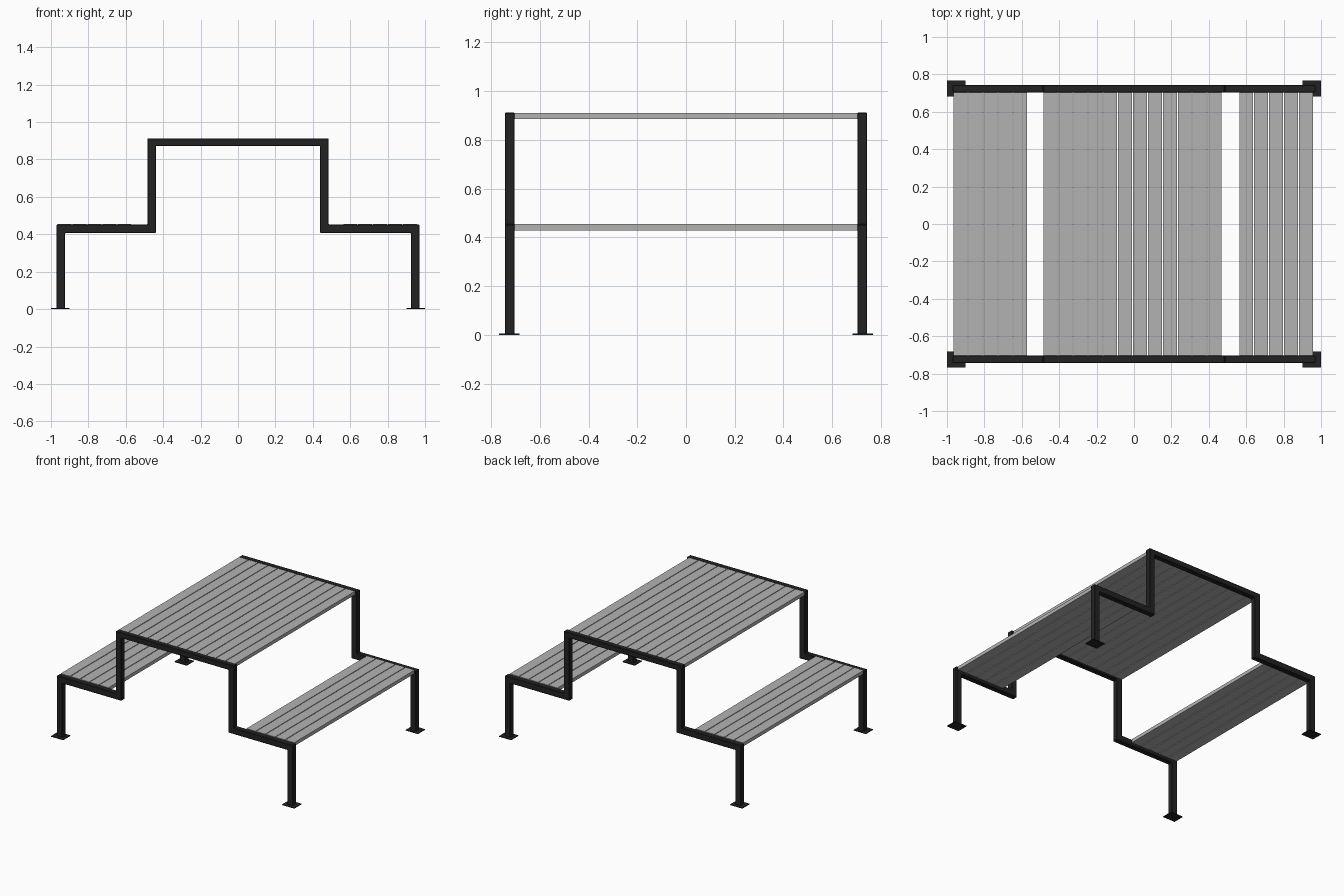
import bpy, bmesh

if "Cube" in bpy.data.objects:
    bpy.data.objects.remove(bpy.data.objects["Cube"])

def material(name, rgb):
    m = bpy.data.materials.new(name)
    m.diffuse_color = (*rgb, 1)
    m.use_nodes = True
    m.node_tree.nodes["Principled BSDF"].inputs["Base Color"].default_value = m.diffuse_color
    return m

BLACK = material("black steel", (0.016, 0.016, 0.016))
GREY = material("grey slats", (0.45, 0.45, 0.45))

def finish(bm, name, mat):
    bmesh.ops.recalc_face_normals(bm, faces=bm.faces)
    me = bpy.data.meshes.new(name)
    bm.to_mesh(me)
    bm.free()
    me.materials.append(mat)
    ob = bpy.data.objects.new(name, me)
    bpy.context.collection.objects.link(ob)
    return ob

def box(name, x, y, z, mat):
    bm = bmesh.new()
    bmesh.ops.create_cube(bm, size=1)
    for v in bm.verts:
        v.co = [lo + (c + 0.5) * (hi - lo) for c, (lo, hi) in zip(v.co, (x, y, z))]
    return finish(bm, name, mat)

# Stepped tube frame: outer outline of the right half, then the inner one
T = 0.046
outer = [(0.97, 0), (0.97, 0.452), (0.485, 0.452), (0.485, 0.912)]
inner = [(0.97 - T, 0), (0.97 - T, 0.452 - T), (0.485 - T, 0.452 - T), (0.485 - T, 0.912 - 0.04)]
path_out = outer + [(-x, z) for x, z in reversed(outer)]
path_in = inner + [(-x, z) for x, z in reversed(inner)]

def frame(name, y0, y1):
    bm = bmesh.new()
    rings = [[bm.verts.new(p) for p in ((xo, y0, zo), (xo, y1, zo), (xi, y1, zi), (xi, y0, zi))]
             for (xo, zo), (xi, zi) in zip(path_out, path_in)]
    for a, b in zip(rings, rings[1:]):
        for i in range(4):
            j = (i + 1) % 4
            bm.faces.new((a[i], a[j], b[j], b[i]))
    bm.faces.new(rings[0])
    bm.faces.new(rings[-1])
    ob = finish(bm, name, BLACK)
    bev = ob.modifiers.new("soft tube edges", 'BEVEL')
    bev.width = 0.003
    bev.segments = 1
    return ob

frame("front_frame", -0.743, -0.703)
frame("back_frame", 0.703, 0.743)

# Foot plates
for sx in (-1, 1):
    for sy in (-1, 1):
        box("foot_plate", sorted((sx * 0.9, sx * 1.0)), sorted((sy * 0.683, sy * 0.767)),
            (0, 0.005), BLACK)

# Slats of the table top and both benches
PITCH, WIDTH = 0.0797, 0.0742

def slats(name, x0, count, z0, z1):
    for i in range(count):
        x = x0 + i * PITCH
        box(f"{name}_{i + 1}", (x, x + WIDTH), (-0.704, 0.704), (z0, z1), GREY)

slats("table_slat", -0.483, 12, 0.885, 0.911)
slats("left_seat_slat", -0.964, 5, 0.429, 0.455)
slats("right_seat_slat", 0.563, 5, 0.429, 0.455)
